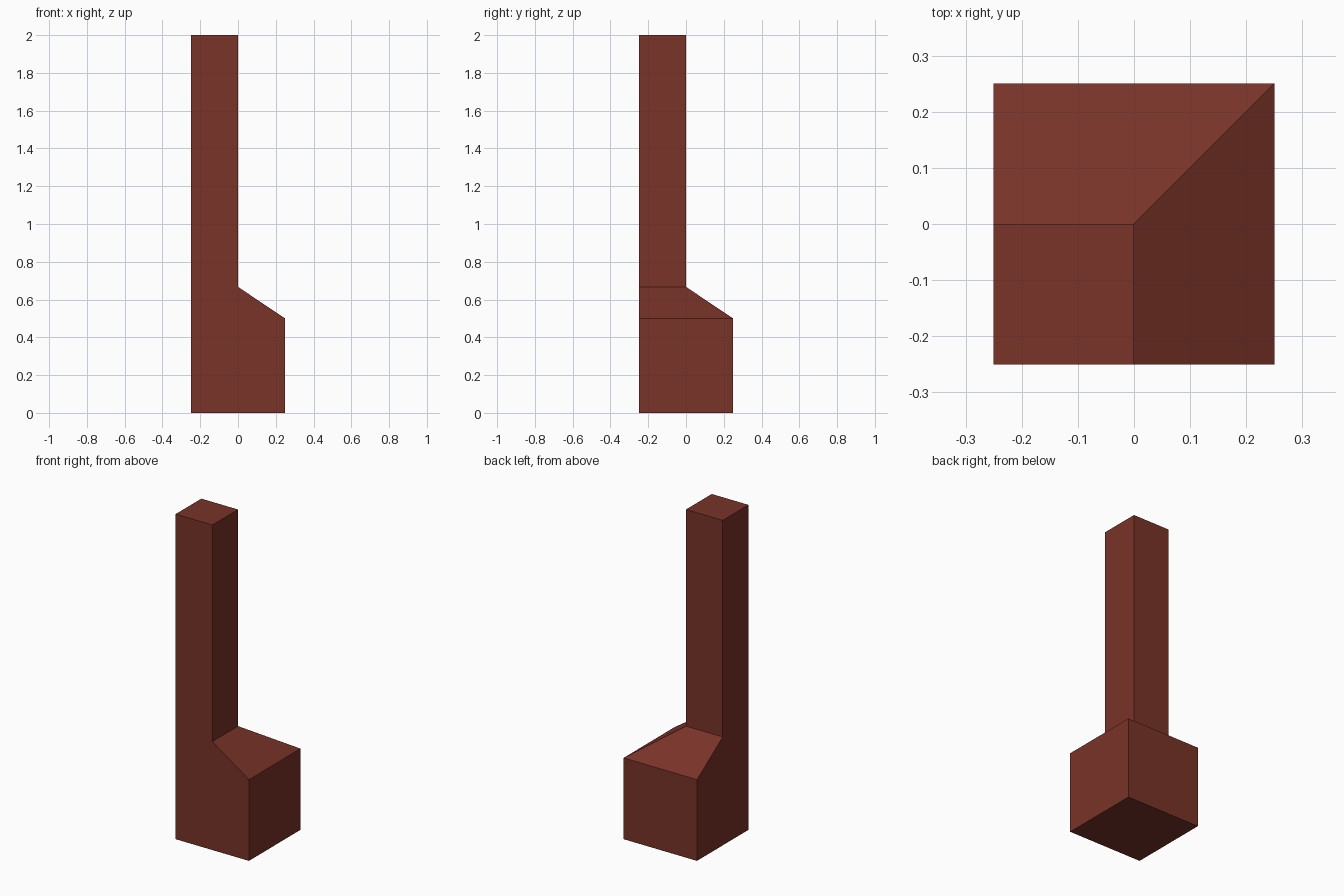
import bpy, bmesh

if "Cube" in bpy.data.objects:
    bpy.data.objects.remove(bpy.data.objects["Cube"])

brick = bpy.data.materials.new("dark brick red")
brick.diffuse_color = (0.188, 0.033, 0.021, 1)
brick.use_nodes = True
brick.node_tree.nodes["Principled BSDF"].inputs["Base Color"].default_value = brick.diffuse_color

# Chimney: square sections sharing the front left corner, as (width, height)
sections = [(0.5, 0), (0.5, 0.5), (0.25, 0.667), (0.25, 2)]
bm = bmesh.new()
rings = []
for w, z in sections:
    a, b = -0.25, -0.25 + w
    rings.append([bm.verts.new((x, y, z)) for x, y in ((a, a), (b, a), (b, b), (a, b))])

# Side walls and sloped shoulder
for low, high in zip(rings, rings[1:]):
    for i in range(4):
        j = (i + 1) % 4
        bm.faces.new((low[i], low[j], high[j], high[i]))

# Bottom and top
bm.faces.new(rings[0][::-1])
bm.faces.new(rings[-1])
bmesh.ops.recalc_face_normals(bm, faces=bm.faces)

mesh = bpy.data.meshes.new("chimney")
bm.to_mesh(mesh)
bm.free()
mesh.materials.append(brick)
bpy.context.collection.objects.link(bpy.data.objects.new("chimney", mesh))
